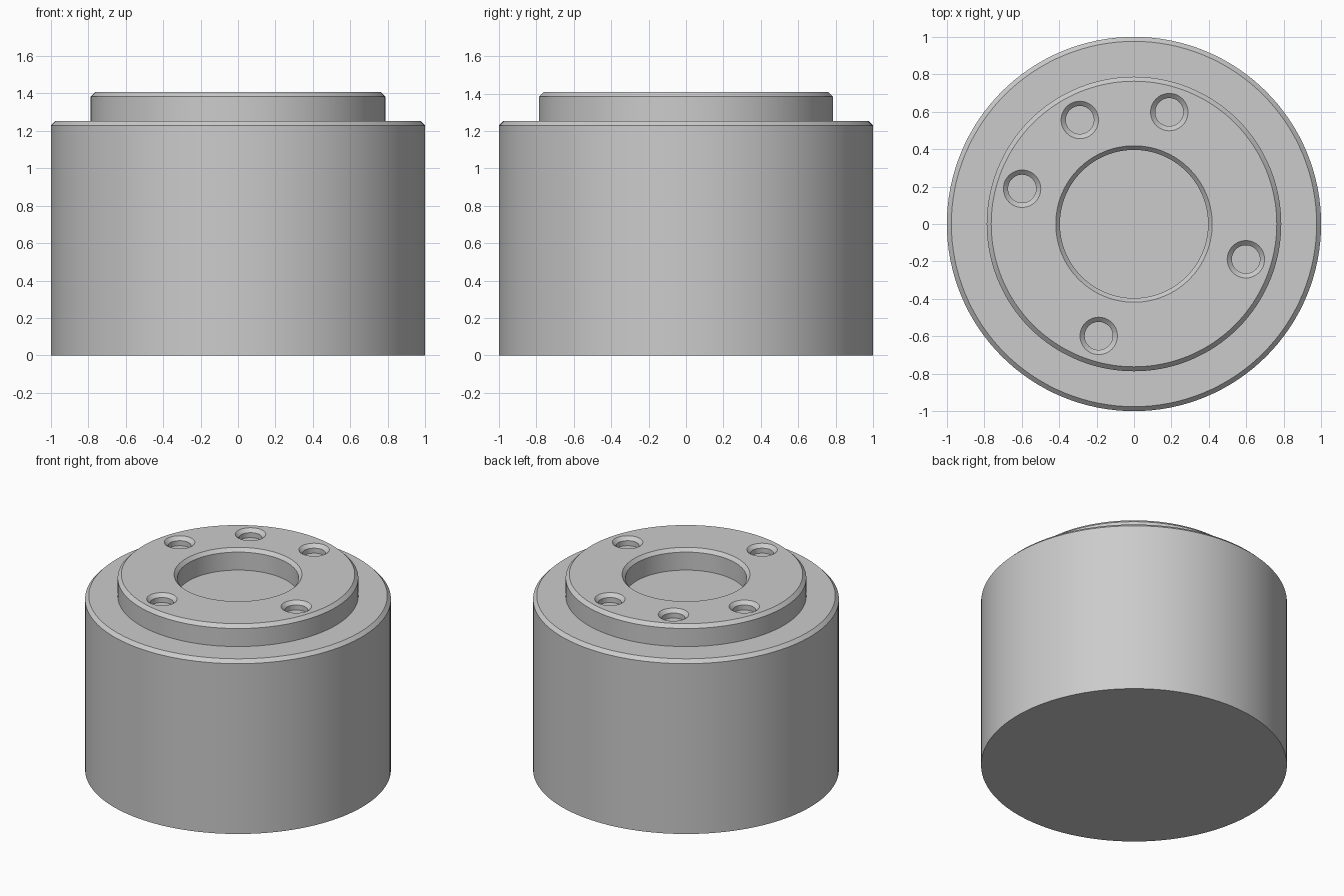
import bpy, bmesh
from math import radians, cos, sin, pi

cube = bpy.data.objects.get("Cube")
if cube:
    bpy.data.objects.remove(cube)

grey = bpy.data.materials.new("plain grey")
grey.use_nodes = True
colour = (0.6, 0.6, 0.6, 1)
grey.diffuse_color = colour
grey.node_tree.nodes["Principled BSDF"].inputs["Base Color"].default_value = colour


def add_lathe(bm, profile, segments, centre=(0, 0)):
    """Closed solid of revolution from (radius, height) pairs, bottom first."""
    rings = []
    for r, z in profile:
        rings.append([bm.verts.new((centre[0] + r * cos(2 * pi * i / segments),
                                    centre[1] + r * sin(2 * pi * i / segments), z))
                      for i in range(segments)])
    for a, b in zip(rings, rings[1:]):
        for i in range(segments):
            j = (i + 1) % segments
            bm.faces.new((a[i], a[j], b[j], b[i]))
    bm.faces.new(rings[0][::-1])
    bm.faces.new(rings[-1])


def make_object(name, bm):
    bmesh.ops.recalc_face_normals(bm, faces=bm.faces)
    mesh = bpy.data.meshes.new(name)
    bm.to_mesh(mesh)
    bm.free()
    mesh.materials.append(grey)
    obj = bpy.data.objects.new(name, mesh)
    bpy.context.collection.objects.link(obj)
    return obj


TOP, STEP, BEVEL = 1.407, 1.253, 0.024

# Stepped round body with chamfered rims and a shallow central recess
bm = bmesh.new()
add_lathe(bm, [(1, 0), (1, STEP - BEVEL), (1 - BEVEL, STEP),
               (0.787, STEP), (0.787, TOP - BEVEL), (0.787 - BEVEL, TOP),
               (0.418, TOP), (0.396, TOP - BEVEL), (0.396, STEP)], 128)
body = make_object("stepped_body", bm)

# Cutter for the five countersunk bolt holes
bm = bmesh.new()
for angle in (72.5, 117.5, 162.5, 252.5, 342.5):
    a = radians(angle)
    add_lathe(bm, [(0.075, TOP - 0.06), (0.075, TOP - BEVEL),
                   (0.1, TOP), (0.1, TOP + 0.05)], 48,
              (0.627 * cos(a), 0.627 * sin(a)))
cutter = make_object("bolt_hole_cutter", bm)
cutter.hide_render = True

# Cut the holes, then drop the cutter
cut = body.modifiers.new("bolt holes", "BOOLEAN")
cut.operation = "DIFFERENCE"
cut.solver = "EXACT"
cut.object = cutter
bpy.ops.object.select_all(action="DESELECT")
body.select_set(True)
bpy.context.view_layer.objects.active = body
bpy.ops.object.modifier_apply(modifier=cut.name)
bpy.data.objects.remove(cutter)

# Round walls smooth, chamfers crisp
bpy.ops.object.shade_smooth_by_angle(angle=radians(30))
